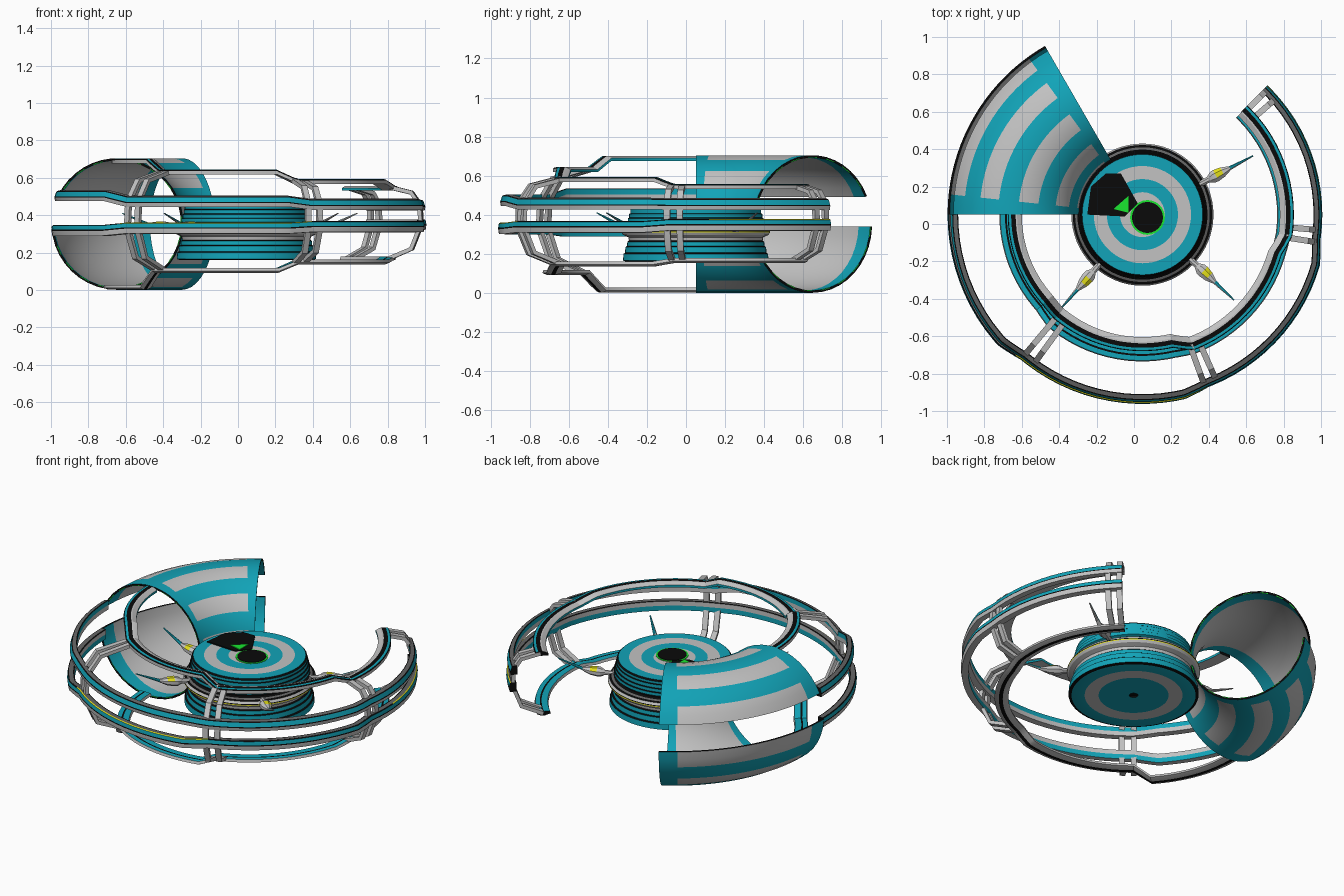
import bpy, bmesh
from math import sin, cos, radians, pi
from mathutils import Vector

if "Cube" in bpy.data.objects:
    bpy.data.objects.remove(bpy.data.objects["Cube"])

CX, CY = 0.045, 0.05          # axis of the ring
T, G, K, D, Y, N = range(6)   # material slots
MATS = []
for name, col in [("teal", (0.006, 0.37, 0.48)), ("light_grey", (0.54, 0.54, 0.54)),
                  ("black", (0.003, 0.003, 0.003)), ("dark_grey", (0.13, 0.13, 0.13)),
                  ("yellow", (0.75, 0.72, 0.01)), ("green", (0.01, 0.8, 0.03))]:
    m = bpy.data.materials.new(name)
    m.diffuse_color = (*col, 1)
    m.use_nodes = True
    m.node_tree.nodes["Principled BSDF"].inputs["Base Color"].default_value = m.diffuse_color
    MATS.append(m)


def polar(deg, r, z, cx=CX, cy=CY):
    a = radians(deg)
    return Vector((cx + r * cos(a), cy + r * sin(a), z))


def finish(name, bm):
    bmesh.ops.remove_doubles(bm, verts=bm.verts, dist=1e-5)
    bmesh.ops.recalc_face_normals(bm, faces=bm.faces)
    me = bpy.data.meshes.new(name)
    bm.to_mesh(me)
    bm.free()
    for m in MATS:
        me.materials.append(m)
    ob = bpy.data.objects.new(name, me)
    bpy.context.collection.objects.link(ob)
    return ob


def loft(name, rows, mat, caps=None):
    """Skin closed sections; mat(i, j) picks the colour of each face."""
    bm = bmesh.new()
    vs = [[bm.verts.new(p) for p in row] for row in rows]
    k = len(rows[0])
    for i in range(len(rows) - 1):
        for j in range(k):
            a, b = vs[i], vs[i + 1]
            f = bm.faces.new((a[j], a[(j + 1) % k], b[(j + 1) % k], b[j]))
            f.material_index = mat(i, j)
    if caps is not None:
        for row in (vs[0], vs[-1]):
            bm.faces.new(row).material_index = caps
    return finish(name, bm)


# hub: lathe profile (radius, height, colour of the band that follows)
HUB = [(0, .17, K), (.025, .17, K), (.025, .16, T), (.2, .16, G), (.28, .16, T),
       (.355, .16, K), (.372, .166, T), (.37, .2, K), (.362, .206, T), (.36, .235, K),
       (.352, .24, T), (.35, .262, K), (.342, .268, G), (.345, .285, G), (.372, .297, G),
       (.38, .31, Y), (.38, .315, K), (.38, .32, G), (.372, .333, K), (.36, .338, D),
       (.348, .343, K), (.33, .348, K),
       (.33, .358, T), (.347, .364, T), (.347, .382, K), (.341, .386, T), (.341, .404, K),
       (.335, .408, T), (.335, .428, K), (.33, .432, T), (.33, .446, K), (.322, .454, T),
       (.26, .454, G), (.19, .454, T), (.12, .454, G), (0, .454, G)]
SEG = 64
bm = bmesh.new()
cols = [[bm.verts.new(polar(360 * s / SEG, r, z)) for r, z, _ in HUB] for s in range(SEG)]
for s in range(SEG):
    a, b = cols[s], cols[(s + 1) % SEG]
    for j in range(len(HUB) - 1):
        pts = (a[j], b[j], b[j + 1], a[j + 1])
        if HUB[j][0] == 0:
            pts = (a[j], b[j + 1], a[j + 1])
        elif HUB[j + 1][0] == 0:
            pts = (a[j], b[j], a[j + 1])
        bm.faces.new(pts).material_index = HUB[j][2]
finish("hub", bm)


# dark socket and green-edged port on the hub top
def plate(name, pts, z0, z1, mat):
    loft(name, [[Vector((p[0], p[1], z)) for p in pts] for z in (z0, z1)],
         lambda i, j: mat, caps=mat)


plate("hub_socket", [(-.25, .05), (-.23, .2), (-.15, .27), (-.07, .27), (.02, .11), (-.05, .04)],
      .452, .461, K)
plate("socket_marker", [(-.11, .08), (-.03, .06), (-.03, .15)], .46, .465, N)
for nm, r, z, mat in (("port_edge", .093, .457, N), ("port", .083, .46, K)):
    plate(nm, [polar(15 * k, r, 0, .072, .035) for k in range(24)], .452, z, mat)

# shell: striped torus wedge with a slot on the outer side
ZC, RT, TUBE, WALL = .353, .69, .352, .012
STRIPES = 19
PHI = [24 + 334 * i / (2 * STRIPES) for i in range(2 * STRIPES + 1)]
ANG = [120 + 3 * i for i in range(21)]
NP = len(PHI)


def tube_pt(a, p, r):
    return polar(a, RT + r * cos(radians(p)), ZC + r * sin(radians(p)))


rows = [[tube_pt(a, p, TUBE) for p in PHI] + [tube_pt(a, p, TUBE - WALL) for p in reversed(PHI)]
        for a in ANG]


def shell_mat(i, j):
    if j == NP - 1 or j == 2 * NP - 1:
        return K
    if i < 2 or i > 17:
        return T
    if j > NP - 1:
        return G
    return T if (j // 2) % 2 else G


loft("shell", rows, shell_mat)

# shell end rims: black with a dashed green inner line
for a, nm in ((120, "shell_rim_back"), (180, "shell_rim_front")):
    bm = bmesh.new()
    for r0, r1, dash in ((TUBE, TUBE - .008, False), (TUBE - .008, TUBE - WALL, True)):
        for j in range(NP - 1):
            q = [tube_pt(a, PHI[j], r0), tube_pt(a, PHI[j + 1], r0),
                 tube_pt(a, PHI[j + 1], r1), tube_pt(a, PHI[j], r1)]
            f = bm.faces.new([bm.verts.new(p) for p in q])
            f.material_index = N if dash and j % 2 else K
    finish(nm, bm)

# frame rails: (radius, height) in the four shrinking sections
RAILS = {
    "top": [(.69, .69), (.70, .632), (.745, .582), (.78, .545)],
    "upper": [(1.005, .505), (.98, .475), (.96, .458), (.935, .455)],
    "lower": [(1.02, .318), (.99, .33), (.965, .338), (.94, .348)],
    "bottom": [(.73, .016), (.75, .106), (.76, .15), (.765, .168)],
}
STEPS = [222, 283, 344]       # where each 8 degree step-in starts


def rail_at(which, deg):
    st = RAILS[which]
    r, z = st[0]
    for s, start in enumerate(STEPS):
        t = min(max((deg - start) / 8, 0), 1)
        r += t * (st[s + 1][0] - st[s][0])
        z += t * (st[s + 1][1] - st[s][1])
    return r, z


def rail(which, prof, cols):
    degs = sorted(set([180 + 4 * i for i in range(57)] + [406] + STEPS + [s + 8 for s in STEPS]))
    rows = []
    for d in degs:
        r, z = rail_at(which, d)
        rows.append([polar(d, r + dr, z + dz) for dr, dz in prof])

    def mat(i, j):
        # the yellow line only runs along two of the sections
        if cols[j] == Y and not (225 < degs[i] < 290 or degs[i] > 360):
            return K
        return cols[j]
    loft(which + "_rail", rows, mat, caps=K)


rail("upper", [(-.02, -.028), (.018, -.03), (.022, -.01), (.02, -.004), (.012, .02), (.006, .025),
               (-.014, .03), (-.02, .028), (-.02, .0)],
     [G, G, K, T, K, D, K, T, G])
rail("lower", [(-.02, .028), (-.012, .03), (.012, .03), (.018, .026), (.022, .005), (.022, -.002),
               (.018, -.028), (-.02, -.03), (-.02, .0)],
     [K, D, Y, T, K, G, G, T, G])
rail("top", [(-.045, -.014), (.03, -.014), (.03, .004), (.026, .01), (.012, .012), (-.012, .012),
             (-.02, .012), (-.045, .0)],
     [G, G, K, T, K, G, G, T])
rail("bottom", [(-.04, .012), (-.005, .012), (.005, .012), (.03, .012), (.035, -.004), (.01, -.014),
                (-.012, -.014), (-.045, -.004)],
     [T, K, T, G, G, K, G, G])


# paired struts bending round the outside of the frame
def strut(name, deg):
    p = {k: Vector(rail_at(k, deg)) for k in RAILS}
    hi = Vector((p["top"].x + .72 * (p["upper"].x - p["top"].x),
                 p["top"].y - .3 * (p["top"].y - p["upper"].y)))
    lo = Vector((p["bottom"].x + .72 * (p["lower"].x - p["bottom"].x),
                 p["bottom"].y + .3 * (p["lower"].y - p["bottom"].y)))
    path = [p["top"], hi, p["upper"], p["lower"], lo, p["bottom"]]
    w, rows = .016, []
    for i, c in enumerate(path):
        t = (path[min(i + 1, 5)] - path[max(i - 1, 0)]).normalized()
        n = Vector((-t.y, t.x)) * .011
        side = Vector((-sin(radians(deg)), cos(radians(deg)), 0)) * w
        a, b = polar(deg, *(c + n)), polar(deg, *(c - n))
        rows.append([a + side, a - side, b - side, b + side])
    loft(name, rows, lambda i, j: G, caps=G)


for n, d in enumerate((232, 292, 353, 403)):
    strut(f"strut_{n}_a", d - 2)
    strut(f"strut_{n}_b", d + 2)

# hub arms: body with a yellow patch and a rising spike
ARM = [(.33, .016, .33, G), (.40, .018, .335, G), (.425, .034, .338, G), (.445, .036, .34, Y),
       (.485, .03, .343, G), (.515, .018, .348, G), (.53, .012, .352, T), (.67, .004, .41, T)]


def arm_mat(i, j):
    c = ARM[i][3]
    if c == Y:
        return Y if j in (1, 2) else G
    if c == T:
        return T if j in (0, 1, 2) else G
    return c


for n, deg in enumerate((28, 172, 229, 317)):
    t = Vector((-sin(radians(deg)), cos(radians(deg)), 0))
    rows = [[polar(deg, r, z) + t * (w * cos(pi * (k - .5) / 4))
             + Vector((0, 0, w * .8 * sin(pi * (k - .5) / 4))) for k in range(8)]
            for r, w, z, _ in ARM]
    loft(f"hub_arm_{n}", rows, arm_mat, caps=G)

# smooth the round surfaces, keep edges sharp
for ob in bpy.context.scene.objects:
    ob.select_set(True)
    bpy.context.view_layer.objects.active = ob
bpy.ops.object.shade_smooth_by_angle(angle=radians(25))
